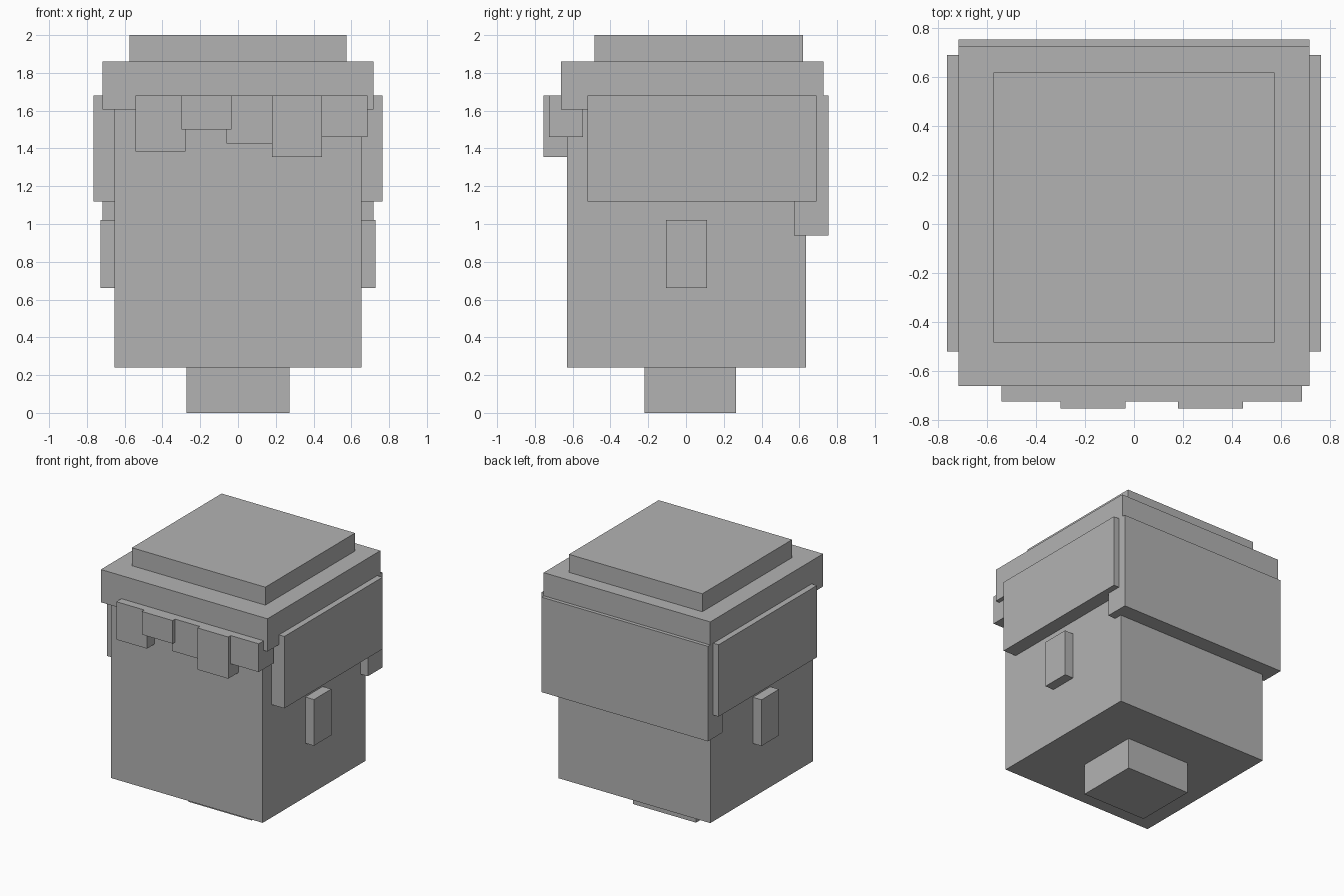
import bpy
import bmesh
from mathutils import Matrix, Vector

cube = bpy.data.objects.get("Cube")
if cube:
    bpy.data.objects.remove(cube, do_unlink=True)

grey = bpy.data.materials.new("plain_grey")
grey.use_nodes = True
colour = (0.45, 0.45, 0.45, 1)
grey.diffuse_color = colour
grey.node_tree.nodes["Principled BSDF"].inputs["Base Color"].default_value = colour


def box(name, x, y, z):
    """Box given by its (low, high) range along each axis."""
    low, high = (Vector(corner) for corner in zip(x, y, z))
    matrix = Matrix.Translation((low + high) / 2) @ Matrix.Diagonal((*(high - low), 1))
    mesh = bpy.data.meshes.new(name)
    bm = bmesh.new()
    bmesh.ops.create_cube(bm, size=1, matrix=matrix)
    bm.to_mesh(mesh)
    bm.free()
    mesh.materials.append(grey)
    obj = bpy.data.objects.new(name, mesh)
    bpy.context.collection.objects.link(obj)
    return obj


def side_pair(name, x, y, z):
    """The same box on the left (+x) and the right (-x)."""
    box("left_" + name, x, y, z)
    box("right_" + name, (-x[1], -x[0]), y, z)


# Neck and head
box("neck", (-0.272, 0.272), (-0.22, 0.265), (0, 0.24))
box("head", (-0.654, 0.654), (-0.63, 0.635), (0.24, 1.7))
side_pair("ear", (0.6, 0.728), (-0.105, 0.11), (0.66, 1.02))

# Hair layers
box("hair_cap", (-0.718, 0.718), (-0.663, 0.727), (1.605, 1.86))
box("hair_crown", (-0.575, 0.575), (-0.485, 0.62), (1.86, 2))
box("hair_back", (-0.718, 0.718), (0.573, 0.755), (0.94, 1.68))
side_pair("hair_side", (0.58, 0.764), (-0.521, 0.69), (1.12, 1.68))

# Fringe locks: left edge, bottom height, front depth
WIDTH, DEPTH = 0.265, 0.18
locks = [(-0.542, 1.385, -0.725), (-0.3, 1.5, -0.755), (-0.06, 1.425, -0.725),
         (0.18, 1.355, -0.755), (0.421, 1.46, -0.725)]
for number, (x, bottom, front) in enumerate(locks, 1):
    box(f"fringe_lock_{number}", (x, x + WIDTH), (front, front + DEPTH), (bottom, 1.68))
